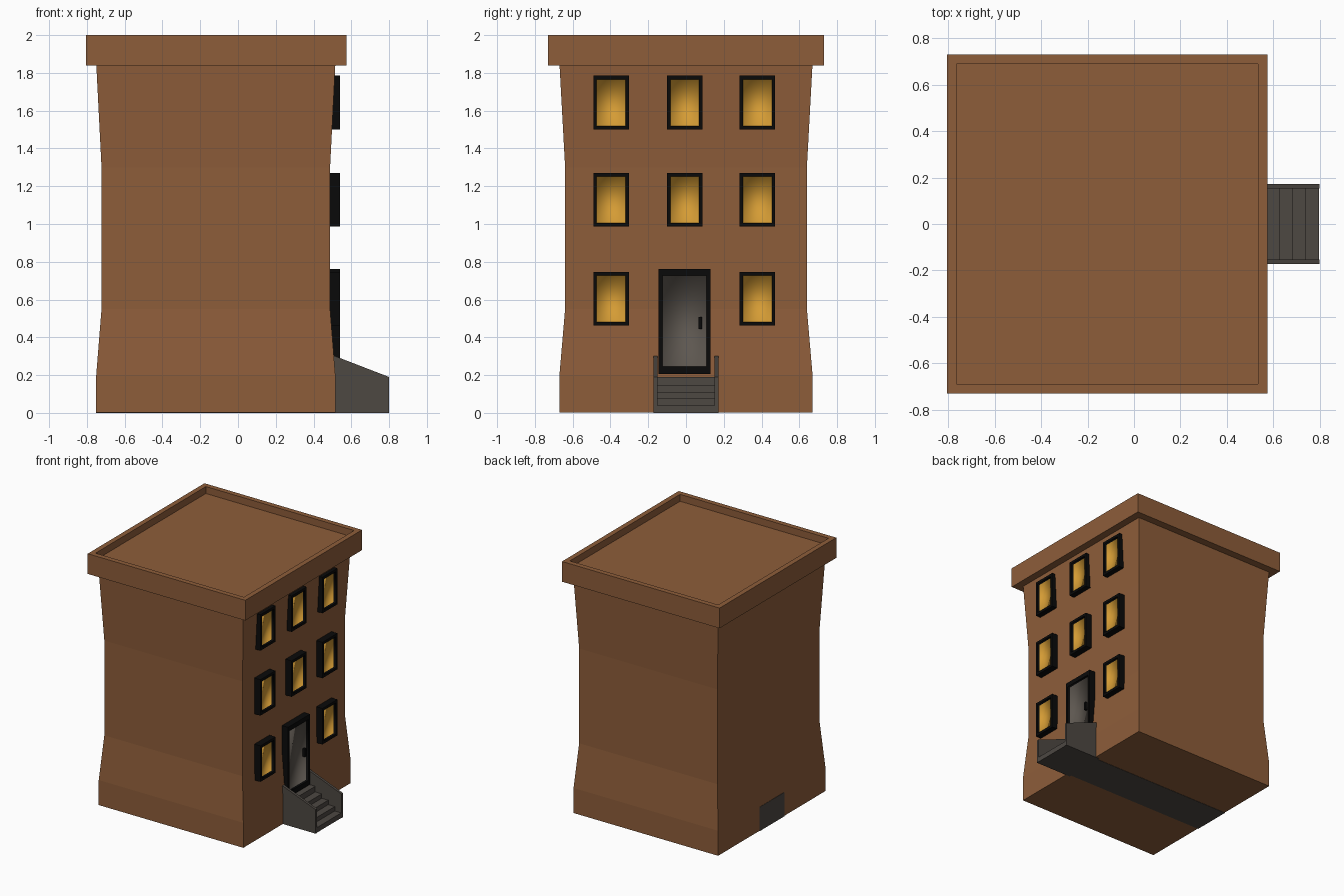
import bpy, bmesh

if "Cube" in bpy.data.objects:
    bpy.data.objects.remove(bpy.data.objects["Cube"])


def material(name, rgb):
    m = bpy.data.materials.new(name)
    m.diffuse_color = (*rgb, 1)
    m.use_nodes = True
    m.node_tree.nodes["Principled BSDF"].inputs["Base Color"].default_value = m.diffuse_color
    return m


BRICK = material("brick_brown", (0.27, 0.11, 0.042))
BLACK = material("black_frame", (0.003, 0.003, 0.003))
GLOW = material("lit_glass", (0.66, 0.33, 0.035))
STONE = material("dark_stone", (0.075, 0.065, 0.055))
DOOR = material("door_grey", (0.11, 0.095, 0.08))


def finish(name, bm, *mats):
    bmesh.ops.recalc_face_normals(bm, faces=bm.faces[:])
    me = bpy.data.meshes.new(name)
    bm.to_mesh(me)
    bm.free()
    ob = bpy.data.objects.new(name, me)
    bpy.context.collection.objects.link(ob)
    for m in mats:
        me.materials.append(m)
    return ob


def box_bm(x0, x1, y0, y1, z0, z1):
    bm = bmesh.new()
    bmesh.ops.create_cube(bm, size=1)
    for v in bm.verts:
        v.co = (x1 if v.co.x > 0 else x0,
                y1 if v.co.y > 0 else y0,
                z1 if v.co.z > 0 else z0)
    return bm


def extruded_profile(name, points, y0, y1, mat):
    """Extrude an (x, z) outline along y."""
    bm = bmesh.new()
    face = bm.faces.new([bm.verts.new((x, y0, z)) for x, z in points])
    new = bmesh.ops.extrude_face_region(bm, geom=[face])["geom"]
    for v in new:
        if isinstance(v, bmesh.types.BMVert):
            v.co.y = y1
    return finish(name, bm, mat)


def framed_panel(name, y0, y1, z0, z1, side, bottom, top, panel_mat):
    """Black frame on the +x wall with a recessed, softly shaded panel."""
    bm = box_bm(0.47, 0.54, y0, y1, z0, z1)
    front = max(bm.faces, key=lambda f: f.calc_center_median().x)
    bmesh.ops.inset_individual(bm, faces=[front], thickness=0.01)
    cy, cz = (y0 + y1) / 2, (z0 + z1) / 2
    for v in front.verts:
        v.co.y = y0 + side if v.co.y < cy else y1 - side
        v.co.z = z0 + bottom if v.co.z < cz else z1 - top
    bmesh.ops.inset_individual(bm, faces=[front], thickness=0, depth=0)
    for v in front.verts:
        v.co.x = 0.52
    front.material_index = 1
    # smooth only the recess so the panel gets its gradient
    for e in front.edges:
        for f in e.link_faces:
            f.smooth = True
    return finish(name, bm, BLACK, panel_mat)


# Main body: square rings with a pinched waist
CX = -0.1175
bm = bmesh.new()
rings = []
for z, hx, hy in [(0.002, 0.633, 0.67), (0.2, 0.633, 0.67), (0.55, 0.605, 0.64),
                  (1.3, 0.605, 0.64), (1.85, 0.633, 0.67)]:
    rings.append([bm.verts.new((CX + sx * hx, sy * hy, z))
                  for sx, sy in ((-1, -1), (1, -1), (1, 1), (-1, 1))])
for a, b in zip(rings, rings[1:]):
    for i in range(4):
        j = (i + 1) % 4
        bm.faces.new((a[i], a[j], b[j], b[i]))
bm.faces.new(rings[0])
bm.faces.new(rings[-1])
finish("building_body", bm, BRICK)

# Cornice with a sunken roof
bm = box_bm(-0.805, 0.575, -0.73, 0.73, 1.84, 2.0)
roof = max(bm.faces, key=lambda f: f.calc_center_median().z)
bmesh.ops.inset_individual(bm, faces=[roof], thickness=0.057)
bmesh.ops.inset_individual(bm, faces=[roof], thickness=0)
for v in roof.verts:
    v.co.z = 1.945
finish("roof_cornice", bm, BRICK)

# Windows, leaving the ground-floor middle bay for the door
for row, z in enumerate((0.462, 0.986, 1.5)):
    for col, y in enumerate((-0.397, -0.007, 0.378)):
        if (row, col) != (0, 1):
            framed_panel(f"window_{row}_{col}", y - 0.094, y + 0.094,
                         z, z + 0.285, 0.018, 0.02, 0.02, GLOW)

# Front door and handle
framed_panel("front_door", -0.145, 0.13, 0.205, 0.762, 0.021, 0.04, 0.035, DOOR)
finish("door_handle", box_bm(0.515, 0.54, 0.066, 0.084, 0.445, 0.508), BLACK)

# Steps, running through the building as one long block
steps = [(-0.753, 0), (0.798, 0)]
x = 0.798
for top in (0.04, 0.075, 0.11, 0.145, 0.19):
    steps.append((x, top))
    x = x - 0.057 if top < 0.19 else -0.753
    steps.append((x, top))
extruded_profile("entry_steps", steps, -0.155, 0.155, STONE)

# Sloping side walls of the steps
for side, sign in (("left", -1), ("right", 1)):
    extruded_profile(f"step_wall_{side}",
                     [(0.48, 0), (0.80, 0), (0.80, 0.19), (0.515, 0.30), (0.48, 0.30)],
                     sign * 0.152, sign * 0.172, STONE)
